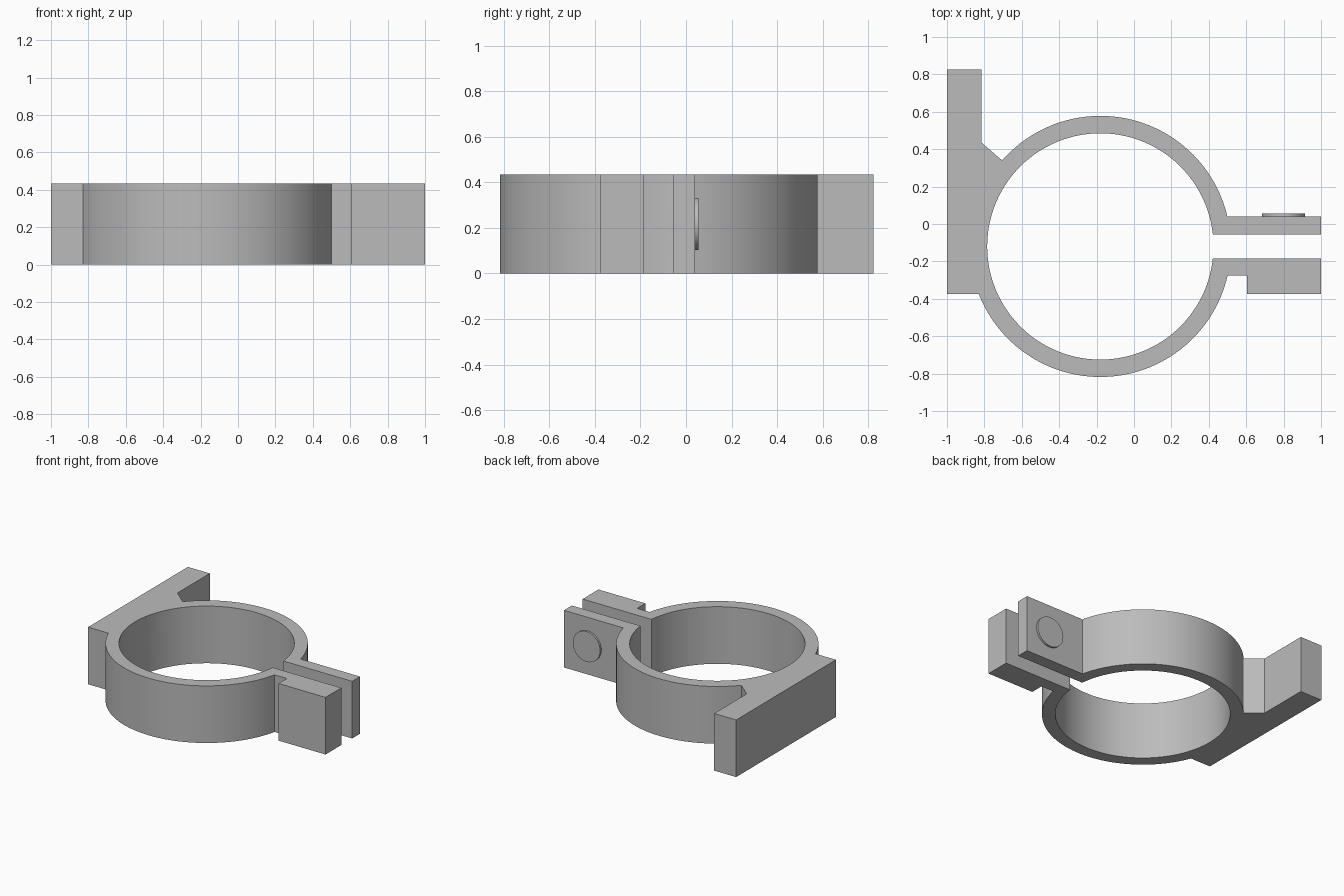
import bpy
import bmesh
from math import asin, atan2, pi, sin, cos, radians
from mathutils import Matrix, Vector

if "Cube" in bpy.data.objects:
    bpy.data.objects.remove(bpy.data.objects["Cube"])

HEIGHT = 0.435
MID = HEIGHT / 2
CX, CY = -0.18, -0.12
R_OUT, R_IN = 0.698, 0.605
BOLT_R, NUT_R, WALL = 0.086, 0.153, 0.09
EAR_X = 0.80

grey = bpy.data.materials.new("plain grey")
grey.use_nodes = True
colour = (0.5, 0.5, 0.5, 1)
grey.diffuse_color = colour
grey.node_tree.nodes["Principled BSDF"].inputs["Base Color"].default_value = colour


def make_object(name, bm):
    bmesh.ops.recalc_face_normals(bm, faces=bm.faces)
    mesh = bpy.data.meshes.new(name)
    bm.to_mesh(mesh)
    bm.free()
    mesh.materials.append(grey)
    obj = bpy.data.objects.new(name, mesh)
    bpy.context.collection.objects.link(obj)
    return obj


def prism(name, start, end, radius, sides, spin=0.0):
    """Cylinder or hexagonal prism running from start to end."""
    start, end = Vector(start), Vector(end)
    axis = end - start
    bm = bmesh.new()
    bmesh.ops.create_cone(bm, cap_ends=True, segments=sides, radius1=radius,
                          radius2=radius, depth=axis.length)
    turn = axis.to_track_quat('Z', 'Y').to_matrix().to_4x4()
    bm.transform(Matrix.Translation((start + end) / 2) @ turn
                 @ Matrix.Rotation(spin, 4, 'Z'))
    return make_object(name, bm)


def arc(radius, a, b, steps):
    return [(CX + radius * cos(a + (b - a) * i / steps),
             CY + radius * sin(a + (b - a) * i / steps)) for i in range(steps + 1)]


def cut(target, cutters):
    bpy.context.view_layer.objects.active = target
    for cutter in cutters:
        mod = target.modifiers.new("cut", 'BOOLEAN')
        mod.operation = 'DIFFERENCE'
        mod.solver = 'EXACT'
        mod.object = cutter
        bpy.ops.object.modifier_apply(modifier=mod.name)


def smooth(obj):
    bpy.ops.object.select_all(action='DESELECT')
    obj.select_set(True)
    bpy.context.view_layer.objects.active = obj
    bpy.ops.object.shade_smooth_by_angle(angle=radians(25))


# Clamp outline: back ear, ring, mounting plate, ring, front ear, bore
gusset = atan2(0.34 - CY, -0.705 - CX)
heel = pi + asin((CY + 0.375) / R_OUT)
gap = asin(0.065 / R_IN)
outline = [(1, -0.055), (1, 0.04)]
outline += arc(R_OUT, asin((0.04 - CY) / R_OUT), gusset, 48)
outline += [(-0.815, 0.435), (-0.815, 0.825), (-1, 0.825), (-1, -0.375)]
outline += arc(R_OUT, heel, 2 * pi + asin((-0.275 - CY) / R_OUT), 48)
outline += [(0.605, -0.275), (0.605, -0.375), (1, -0.375), (1, -0.185)]
outline += arc(R_IN, 2 * pi - gap, gap, 108)

bm = bmesh.new()
base = bm.faces.new([bm.verts.new((x, y, 0)) for x, y in outline])
top = bmesh.ops.extrude_face_region(bm, geom=[base])["geom"]
bmesh.ops.translate(bm, vec=(0, 0, HEIGHT),
                    verts=[v for v in top if isinstance(v, bmesh.types.BMVert)])
clamp = make_object("clamp_body", bm)

# Raised washer face on the back ear
boss = prism("bolt_boss", (EAR_X, 0.04, MID), (EAR_X, 0.055, MID), 0.115, 48)

# Bolt hole and nut pocket through the ears
ear_hole = prism("ear_hole_cutter", (EAR_X, -0.6, MID), (EAR_X, 0.3, MID), BOLT_R, 48)
ear_nut = prism("ear_nut_cutter", (EAR_X, -0.6, MID), (EAR_X, -0.185 - WALL, MID), NUT_R, 6)
cutters = [ear_hole, ear_nut]

# Two screw holes with nut pockets in the mounting plate
for y in (-0.03, 0.605):
    cutters.append(prism("plate_hole_cutter", (-1.2, y, MID), (-0.6, y, MID), BOLT_R, 48))
    cutters.append(prism("plate_nut_cutter", (-1 + WALL, y, MID), (-0.6, y, MID), NUT_R, 6))

# Turn each pocket so its corners face the right way
for cutter, corner in ((ear_nut, Vector((0, 0, 1))), (cutters[3], Vector((0, 1, 0))),
                       (cutters[5], Vector((0, 1, 0)))):
    pts = [v.co.copy() for v in cutter.data.vertices]
    centre = sum(pts, Vector()) / len(pts)
    aligned = max((p - centre).dot(corner) for p in pts) > NUT_R * 0.95
    if not aligned:
        axis = 'Y' if cutter is ear_nut else 'X'
        cutter.data.transform(Matrix.Translation(centre) @ Matrix.Rotation(pi / 6, 4, axis)
                              @ Matrix.Translation(-centre))

cut(clamp, cutters)
cut(boss, [ear_hole])
for cutter in cutters:
    bpy.data.objects.remove(cutter)
for part in (clamp, boss):
    smooth(part)
